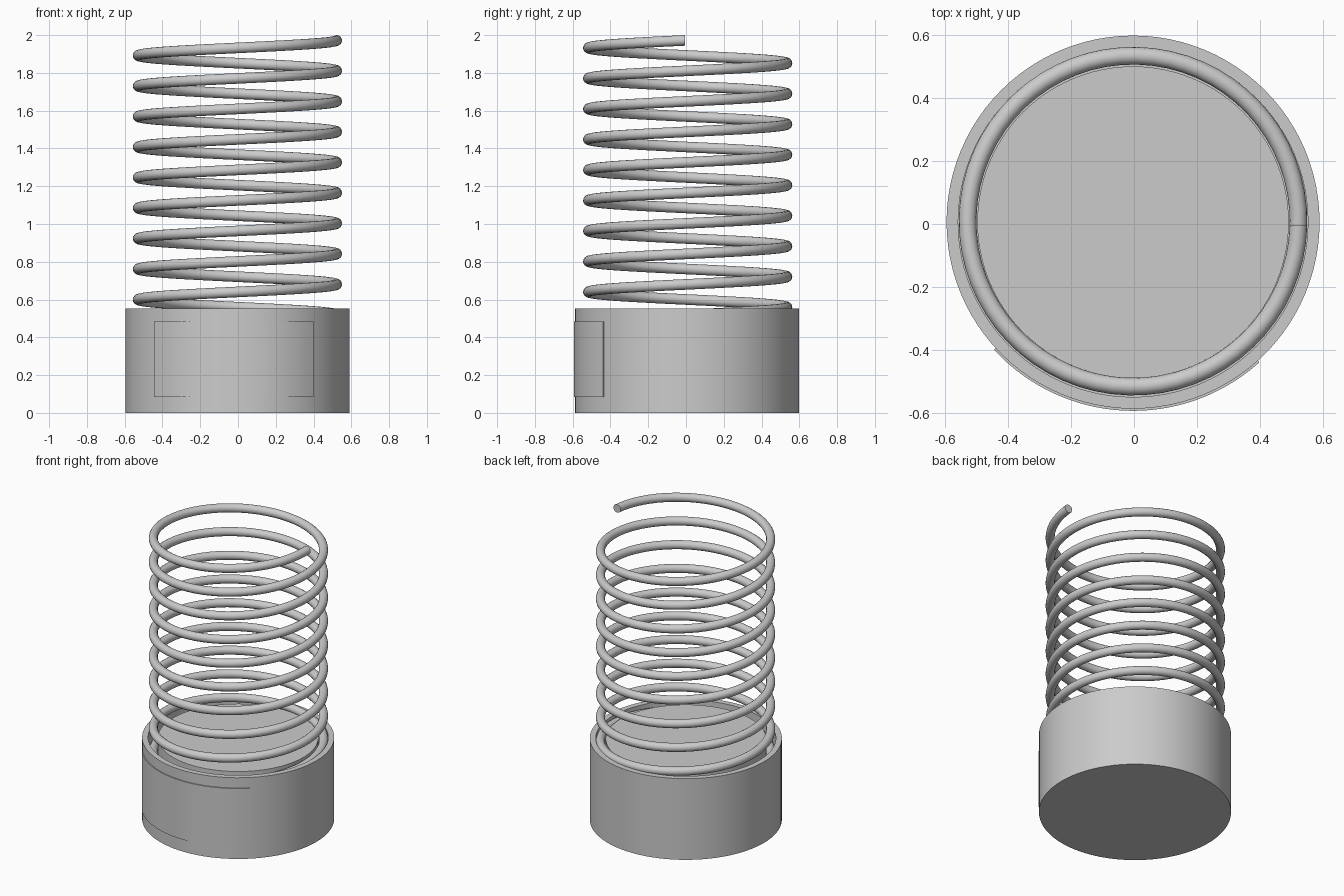
import bpy, bmesh
from math import sin, cos, pi, radians

if "Cube" in bpy.data.objects:
    bpy.data.objects.remove(bpy.data.objects["Cube"])

CX, CY = -0.003, 0.006


def grid_object(name, rings, close_rows=False, caps=False):
    """Skin a list of equal vertex loops into one smooth-shaded mesh."""
    bm = bmesh.new()
    rows = [[bm.verts.new(p) for p in ring] for ring in rings]
    n = len(rows[0])
    pairs = list(zip(rows, rows[1:]))
    if close_rows:
        pairs.append((rows[-1], rows[0]))
    for a, b in pairs:
        for i in range(n):
            j = (i + 1) % n
            bm.faces.new((a[i], a[j], b[j], b[i]))
    if caps:
        bm.faces.new(rows[0])
        bm.faces.new(rows[-1])
    bmesh.ops.recalc_face_normals(bm, faces=bm.faces)
    me = bpy.data.meshes.new(name)
    bm.to_mesh(me)
    bm.free()
    ob = bpy.data.objects.new(name, me)
    bpy.context.collection.objects.link(ob)
    bpy.ops.object.select_all(action='DESELECT')
    ob.select_set(True)
    bpy.context.view_layer.objects.active = ob
    bpy.ops.object.shade_smooth_by_angle(angle=radians(35))
    return ob


# Base: lathed cylinder with a ring groove that seats the spring
profile = [(0.593, 0.0), (0.593, 0.553), (0.556, 0.553),
           (0.556, 0.40), (0.495, 0.40), (0.495, 0.55)]
SIDES = 96
grid_object("base", [[(CX + r * cos(2 * pi * i / SIDES),
                       CY + r * sin(2 * pi * i / SIDES), z)
                      for i in range(SIDES)] for r, z in profile], caps=True)

# Front plate: thin curved panel wrapped on the base
start, end, steps = radians(222.5), radians(312.0), 32
plate = []
for i in range(steps + 1):
    a = start + (end - start) * i / steps
    plate.append([(CX + r * cos(a), CY + r * sin(a), z)
                  for r, z in ((0.58, 0.085), (0.60, 0.085),
                               (0.60, 0.483), (0.58, 0.483))])
grid_object("front_plate", plate, caps=True)

# Spring: round wire swept down a helix from the top end into the groove
R, WIRE, PITCH, TURNS, PER_TURN = 0.526, 0.028, 0.1615, 9.45, 64
coil = []
for k in range(int(TURNS * PER_TURN) + 1):
    t = k / PER_TURN
    a = radians(-1.5) - 2 * pi * t
    z = 1.972 - PITCH * t
    coil.append([(CX + (R + WIRE * cos(b)) * cos(a),
                  CY + 0.003 + (R + WIRE * cos(b)) * sin(a),
                  z + WIRE * sin(b))
                 for b in (2 * pi * s / 16 for s in range(16))])
grid_object("spring", coil, caps=True)
